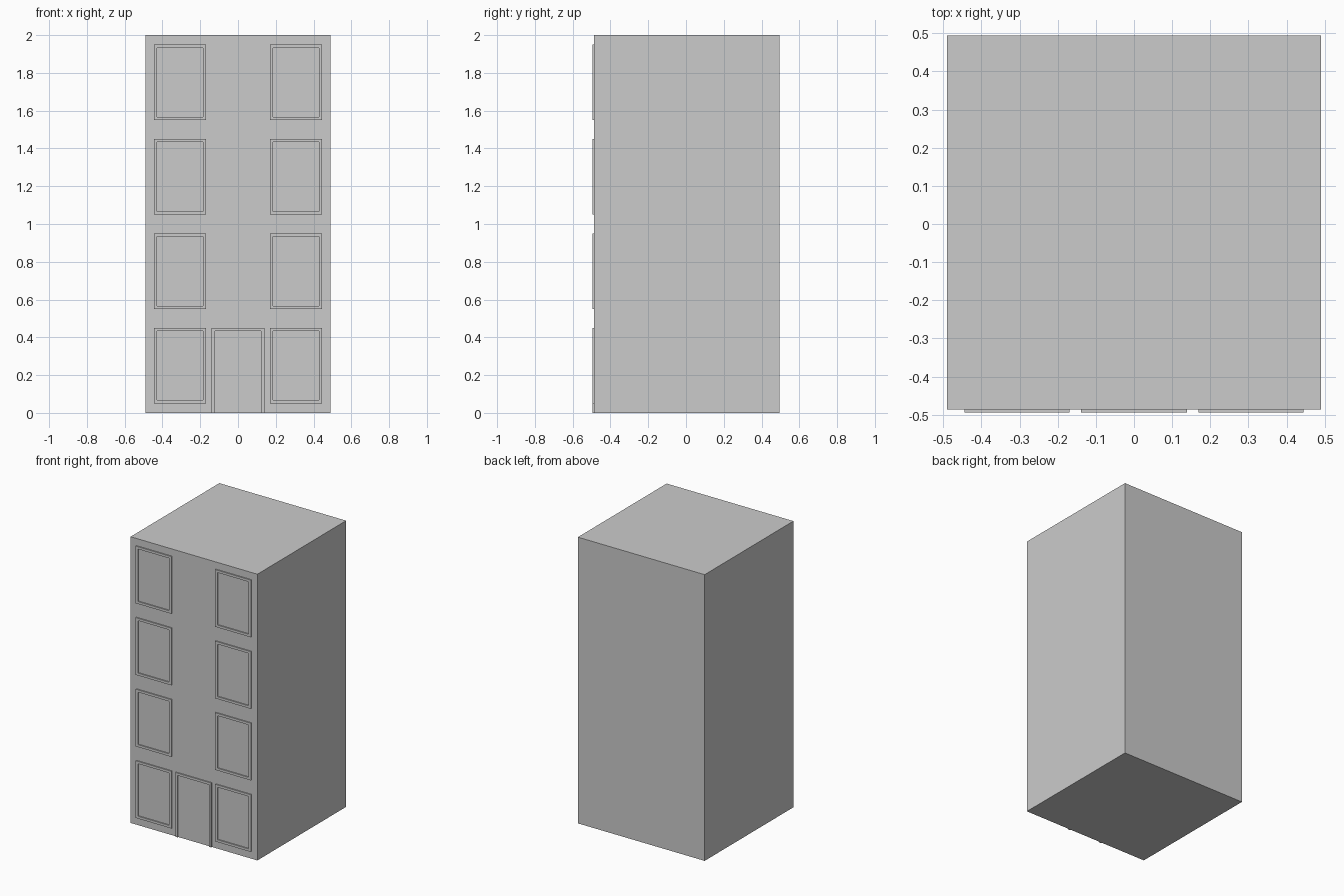
import bpy, bmesh
from mathutils import Vector

if "Cube" in bpy.data.objects:
    bpy.data.objects.remove(bpy.data.objects["Cube"])

FRONT, WALL, BACK = -0.494, -0.486, 0.494
BAR = 0.017


def prism(name, outline, y0, y1):
    """Extrude an (x, z) outline, counter-clockwise from the front, from y0 back to y1."""
    bm = bmesh.new()
    face = bm.faces.new([bm.verts.new((x, y0, z)) for x, z in outline])
    ext = bmesh.ops.extrude_face_region(bm, geom=[face], use_keep_orig=True)
    verts = [g for g in ext["geom"] if isinstance(g, bmesh.types.BMVert)]
    bmesh.ops.translate(bm, verts=verts, vec=Vector((0, y1 - y0, 0)))
    bmesh.ops.recalc_face_normals(bm, faces=bm.faces)
    return finish(name, bm)


def finish(name, bm):
    mesh = bpy.data.meshes.new(name)
    bm.to_mesh(mesh)
    bm.free()
    obj = bpy.data.objects.new(name, mesh)
    bpy.context.collection.objects.link(obj)
    return obj


def window_frame(name, x0, x1, z0, z1):
    """Closed rectangular ring standing proud of the wall."""
    bm = bmesh.new()

    def loop(inset, y):
        a, b, c, d = x0 + inset, x1 - inset, z0 + inset, z1 - inset
        return [bm.verts.new((x, y, z)) for x, z in ((a, c), (b, c), (b, d), (a, d))]

    loops = [loop(0, FRONT), loop(BAR, FRONT), loop(BAR, WALL), loop(0, WALL)]
    for i in range(4):
        p, q = loops[i], loops[(i + 1) % 4]
        for j in range(4):
            k = (j + 1) % 4
            bm.faces.new((p[j], p[k], q[k], q[j]))
    bmesh.ops.recalc_face_normals(bm, faces=bm.faces)
    return finish(name, bm)


# Main block
prism("building_body", [(-0.49, 0), (0.49, 0), (0.49, 2), (-0.49, 2)], WALL, BACK)

# Window frames, two per floor
for floor in range(4):
    z = 0.05 + 0.5 * floor
    window_frame(f"window_frame_left_{floor + 1}", -0.445, -0.169, z, z + 0.4)
    window_frame(f"window_frame_right_{floor + 1}", 0.169, 0.445, z, z + 0.4)

# Door frame, open at the ground
w, h = 0.139, 0.45
prism("door_frame", [(-w, 0), (-w + BAR, 0), (-w + BAR, h - BAR), (w - BAR, h - BAR),
                     (w - BAR, 0), (w, 0), (w, h), (-w, h)], FRONT, WALL)
